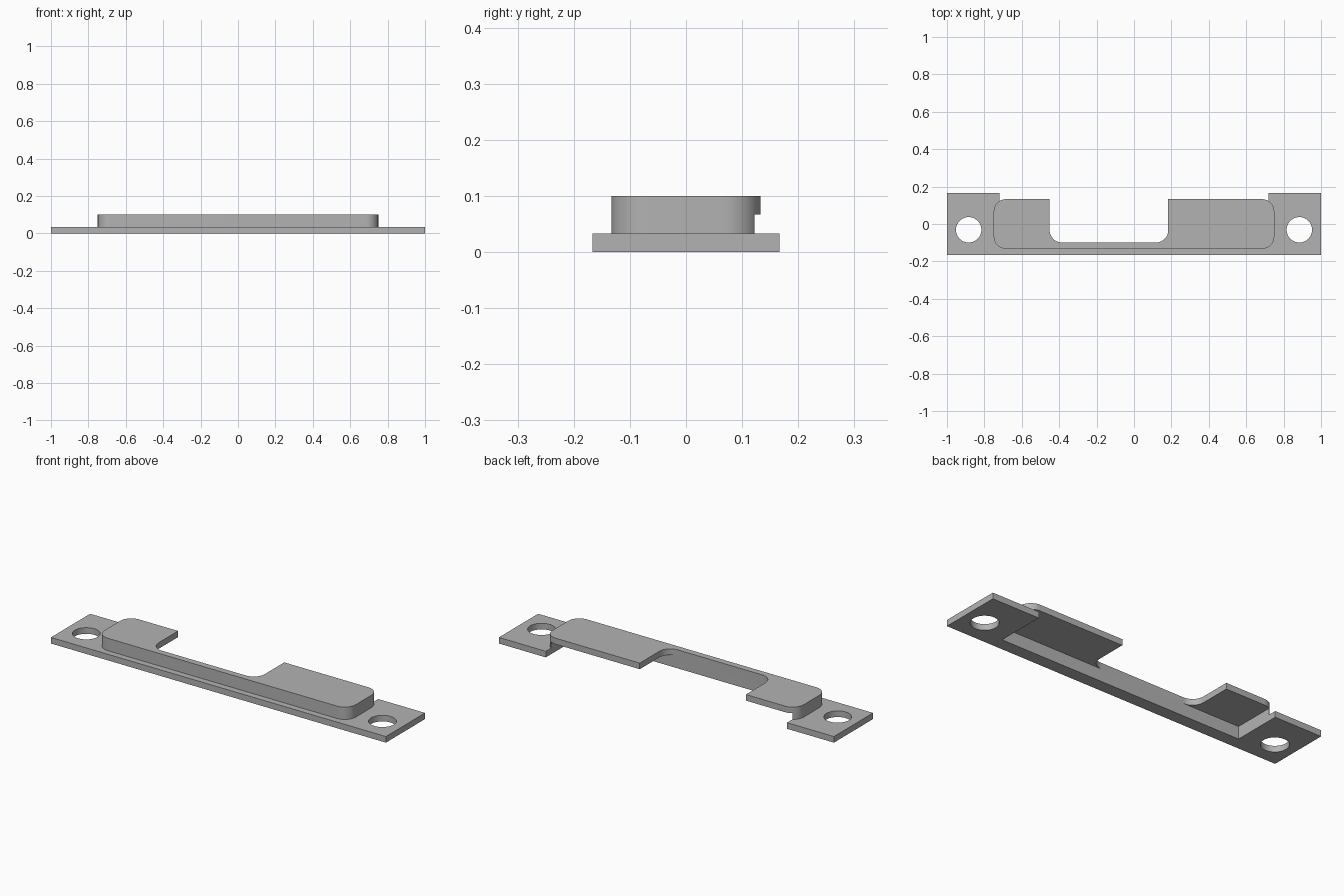
import bpy
import bmesh
from math import cos, sin, pi

cube = bpy.data.objects.get("Cube")
if cube:
    bpy.data.objects.remove(cube, do_unlink=True)

grey = bpy.data.materials.new("plain grey")
grey.use_nodes = True
colour = (0.45, 0.45, 0.45, 1)
grey.diffuse_color = colour
grey.node_tree.nodes["Principled BSDF"].inputs["Base Color"].default_value = colour

HALF_DEPTH = 0.167
PLATE_TOP = 0.033
SLAB_BOTTOM = 0.067
TOP = 0.1
WALL_BACK = -0.099   # rear face of the front wall
RADIUS = 0.066


def prism(name, x0, x1, y0, y1, z0, z1, radii=(0, 0, 0, 0)):
    """Extruded rectangle; radii run front right, front left, back left, back right."""
    corners = ((x0, y0, 1, 1), (x1, y0, -1, 1), (x1, y1, -1, -1), (x0, y1, 1, -1))
    points = []
    for i, ((x, y, sx, sy), r) in enumerate(zip(corners, radii)):
        steps = 12 if r else 0
        for s in range(steps + 1):
            a = pi + i * pi / 2 + s / max(steps, 1) * pi / 2
            points.append((x + sx * r + r * cos(a), y + sy * r + r * sin(a)))
    return extrude(name, points, z0, z1)


def extrude(name, points, z0, z1):
    bm = bmesh.new()
    face = bm.faces.new([bm.verts.new((x, y, z0)) for x, y in points])
    new = bmesh.ops.extrude_face_region(bm, geom=[face])["geom"]
    top = [v for v in new if isinstance(v, bmesh.types.BMVert)]
    bmesh.ops.translate(bm, verts=top, vec=(0, 0, z1 - z0))
    bmesh.ops.recalc_face_normals(bm, faces=bm.faces)
    mesh = bpy.data.meshes.new(name)
    bm.to_mesh(mesh)
    bm.free()
    mesh.materials.append(grey)
    obj = bpy.data.objects.new(name, mesh)
    bpy.context.collection.objects.link(obj)
    return obj


def combine(target, tool, operation):
    tool.hide_render = True
    mod = target.modifiers.new(operation.title(), "BOOLEAN")
    mod.operation = operation
    mod.solver = "EXACT"
    mod.object = tool
    bpy.context.view_layer.objects.active = target
    bpy.ops.object.modifier_apply(modifier=mod.name)
    bpy.data.objects.remove(tool, do_unlink=True)


# Flat mounting plate with the raised rounded block
bracket = prism("mounting_bracket", -1, 1, -HALF_DEPTH, HALF_DEPTH, 0, PLATE_TOP)
block = prism("raised_block", -0.75, 0.75, -0.133, 0.133, 0.015, TOP, (RADIUS,) * 4)
combine(bracket, block, "UNION")

# Hollow under the raised top, open at the back and below
cavity = prism("cavity_cutter", -0.72, 0.72, WALL_BACK, 0.4, -0.1, SLAB_BOTTOM)
combine(bracket, cavity, "DIFFERENCE")

# Off-centre opening through the top, rounded at its inner corners
opening = prism("opening_cutter", -0.451, 0.183, WALL_BACK, 0.4, 0.05, 0.2,
                (RADIUS, RADIUS, 0, 0))
combine(bracket, opening, "DIFFERENCE")

# Screw holes
for side in (-1, 1):
    circle = [(side * 0.884 + 0.068 * cos(i * pi / 24),
               -0.031 + 0.068 * sin(i * pi / 24)) for i in range(48)]
    combine(bracket, extrude("hole_cutter", circle, -0.1, 0.1), "DIFFERENCE")

# Smooth the curved walls and keep the crisp edges
bpy.ops.object.select_all(action="DESELECT")
bracket.select_set(True)
bpy.context.view_layer.objects.active = bracket
bpy.ops.object.shade_smooth_by_angle(angle=pi / 6)
